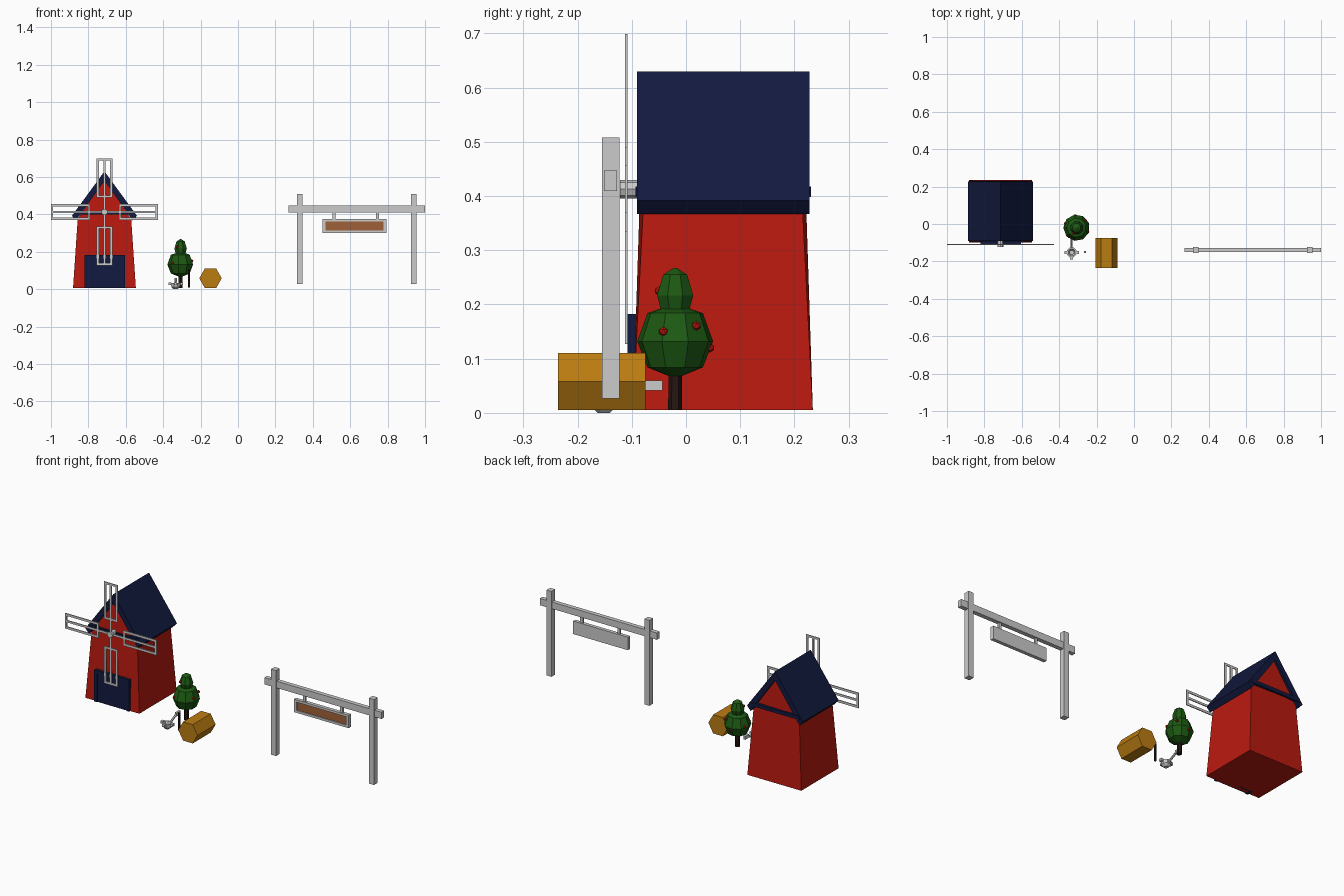
import bpy, bmesh, math
from mathutils import Vector, Matrix

if "Cube" in bpy.data.objects:
    bpy.data.objects.remove(bpy.data.objects["Cube"])


def material(name, rgb):
    m = bpy.data.materials.new(name)
    m.diffuse_color = (*rgb, 1)
    m.use_nodes = True
    m.node_tree.nodes["Principled BSDF"].inputs["Base Color"].default_value = m.diffuse_color
    return m


RED = material("red", (0.5, 0.01, 0.005))
NAVY = material("navy", (0.006, 0.01, 0.05))
GREEN = material("green", (0.012, 0.1, 0.006))
BARK = material("bark", (0.02, 0.008, 0.006))
ORANGE = material("straw", (0.5, 0.2, 0.006))
BROWN = material("brown", (0.35, 0.12, 0.04))


def finish(name, bm, mat=None):
    bmesh.ops.recalc_face_normals(bm, faces=bm.faces)
    me = bpy.data.meshes.new(name)
    bm.to_mesh(me)
    bm.free()
    ob = bpy.data.objects.new(name, me)
    bpy.context.collection.objects.link(ob)
    if mat:
        me.materials.append(mat)
    return ob


def add_box(bm, x0, x1, y0, y1, z0, z1):
    m = (Matrix.Translation(((x0 + x1) / 2, (y0 + y1) / 2, (z0 + z1) / 2))
         @ Matrix.Diagonal((x1 - x0, y1 - y0, z1 - z0, 1)))
    return bmesh.ops.create_cube(bm, size=1, matrix=m)["verts"]


def boxes(name, dims, mat=None):
    bm = bmesh.new()
    for d in dims:
        add_box(bm, *d)
    return finish(name, bm, mat)


def prism(name, outline, y0, y1, mat=None):
    """Extrude an x-z outline along y."""
    bm = bmesh.new()
    face = bm.faces.new([bm.verts.new((x, y0, z)) for x, z in outline])
    ext = bmesh.ops.extrude_face_region(bm, geom=[face])["geom"]
    bmesh.ops.translate(bm, vec=(0, y1 - y0, 0),
                        verts=[v for v in ext if isinstance(v, bmesh.types.BMVert)])
    return finish(name, bm, mat)


def lathe(name, profile, sides, centre, mat=None):
    """Low-poly turned solid from (radius, z) points."""
    bm = bmesh.new()
    rings = [[bm.verts.new((centre[0] + r * math.cos(2 * math.pi * (i + .5) / sides),
                            centre[1] + r * math.sin(2 * math.pi * (i + .5) / sides), z))
              for i in range(sides)] for r, z in profile]
    for a, b in zip(rings, rings[1:]):
        for i in range(sides):
            j = (i + 1) % sides
            bm.faces.new((a[i], a[j], b[j], b[i]))
    bm.faces.new(rings[0])
    bm.faces.new(rings[-1])
    return finish(name, bm, mat)


# Mill walls: tapered square with gable ends
MX, MY, HZ = -0.714, 0.068, 0.413
bm = bmesh.new()
rings = []
for h, d, z in ((0.168, 0.166, 0.005), (0.143, 0.147, 0.375)):
    rings.append([bm.verts.new((MX + sx * h, MY + sy * d, z))
                  for sx, sy in ((-1, -1), (1, -1), (1, 1), (-1, 1))])
lo, hi = rings
rf, rb = (bm.verts.new((MX, MY + s * 0.147, 0.59)) for s in (-1, 1))
for f in (lo, [lo[0], lo[1], hi[1], rf, hi[0]], [lo[2], lo[3], hi[3], rb, hi[2]],
          [lo[1], lo[2], hi[2], hi[1]], [lo[3], lo[0], hi[0], hi[3]],
          [hi[1], hi[2], rb, rf], [hi[3], hi[0], rf, rb]):
    bm.faces.new(f)
finish("mill_walls", bm, RED)

# Roof, gable beams and door
half = [(0.174, 0.392), (0.152, 0.367)]
roof = [(0, 0.63)] + half + [(0, 0.58)] + [(-x, z) for x, z in half[::-1]]
prism("mill_roof", [(MX + x, z) for x, z in roof], -0.090, 0.228, NAVY)
boxes("gable_beams", [(MX - 0.155, MX + 0.155, -0.093, -0.07, 0.398, 0.418),
                      (MX - 0.155, MX + 0.155, 0.206, 0.231, 0.398, 0.418)], NAVY)
boxes("mill_door", [(-0.818, -0.605, -0.103, -0.07, 0.005, 0.178),
                    (-0.82, -0.803, -0.108, -0.07, 0.005, 0.182),
                    (-0.62, -0.603, -0.108, -0.07, 0.005, 0.182),
                    (-0.82, -0.603, -0.108, -0.07, 0.165, 0.182)], NAVY)

# Sails: one lattice blade repeated four times about the hub
bm = bmesh.new()
for k in range(4):
    y0, y1 = -0.113, -0.108
    vs = []
    for d in ((-0.043, -0.030, 0.077, 0.286), (0.030, 0.043, 0.077, 0.286),
              (-0.006, 0.006, 0.0, 0.286),
              (-0.03, 0.03, 0.077, 0.089), (-0.03, 0.03, 0.274, 0.286)):
        vs += add_box(bm, d[0], d[1], y0, y1, d[2], d[3])
    bmesh.ops.transform(bm, verts=vs, matrix=Matrix.Translation((MX, 0, HZ))
                        @ Matrix.Rotation(k * math.pi / 2, 4, 'Y'))
finish("sails", bm)
prism("sail_axle", [(MX + 0.017 * math.cos(i * math.pi / 4), HZ + 0.017 * math.sin(i * math.pi / 4))
                    for i in range(8)], -0.122, -0.06)

# Tree with fruit
T = (-0.307, -0.02)
lathe("tree_trunk", [(0.013, 0.005), (0.012, 0.09)], 6, T, BARK)
lathe("tree_lower_leaves", [(0.012, 0.068), (0.052, 0.084), (0.071, 0.132),
                            (0.052, 0.184), (0.02, 0.195)], 9, T, GREEN)
lathe("tree_upper_leaves", [(0.027, 0.185), (0.036, 0.217), (0.024, 0.255),
                            (0.004, 0.267)], 8, T, GREEN)
bm = bmesh.new()
for ang, r, z in ((-130, 0.062, 0.139), (40, 0.061, 0.161), (-20, 0.064, 0.15),
                  (160, 0.064, 0.14), (-120, 0.034, 0.225), (95, 0.064, 0.12)):
    a = math.radians(ang)
    bmesh.ops.create_icosphere(bm, subdivisions=1, radius=0.009, matrix=Matrix.Translation(
        (T[0] + r * math.cos(a), T[1] + r * math.sin(a), z)))
finish("tree_fruit", bm, RED)

# Hexagonal straw bale
prism("straw_bale", [(-0.147 + 0.06 * math.cos(i * math.pi / 3),
                      0.058 + 0.061 * math.sin(i * math.pi / 3)) for i in range(6)],
      -0.236, -0.075, ORANGE)

# Small scoop with lugs and a rising handle, plus a thin stake
S = (-0.333, -0.152)
lathe("scoop_bowl", [(0.012, 0.0), (0.025, 0.012), (0.028, 0.032), (0.020, 0.032),
                     (0.012, 0.014)], 8, S)
boxes("scoop_lugs", [(S[0] - 0.038, S[0] - 0.022, S[1] - 0.008, S[1] + 0.008, 0.022, 0.036),
                     (S[0] + 0.022, S[0] + 0.038, S[1] - 0.008, S[1] + 0.008, 0.022, 0.036),
                     (S[0] - 0.008, S[0] + 0.008, S[1] - 0.038, S[1] - 0.022, 0.022, 0.036)])
bm = bmesh.new()
a, b = Vector((S[0], S[1] + 0.022, 0.022)), Vector((S[0], -0.072, 0.05))
d = b - a
bmesh.ops.create_cone(bm, cap_ends=True, segments=6, radius1=0.006, radius2=0.006, depth=d.length,
                      matrix=Matrix.Translation((a + b) / 2)
                      @ d.to_track_quat('Z', 'Y').to_matrix().to_4x4())
add_box(bm, S[0] - 0.006, S[0] + 0.006, -0.078, -0.043, 0.041, 0.060)
finish("scoop_handle", bm)
lathe("stake", [(0.006, 0.008), (0.006, 0.105)], 6, (-0.262, -0.15), BARK)

# Gateway with hanging sign board
boxes("gate_posts", [(x - 0.0155, x + 0.0155, -0.155, -0.123, 0.027, 0.508) for x in (0.33, 0.94)])
boxes("gate_beam", [(0.27, 1.0, -0.151, -0.127, 0.409, 0.447)])
boxes("sign_hangers", [(x - 0.008, x + 0.008, -0.144, -0.134, 0.37, 0.412) for x in (0.513, 0.745)])
boxes("sign_frame", [(0.452, 0.793, -0.140, -0.129, 0.301, 0.374),
                     (0.452, 0.468, -0.149, -0.13, 0.301, 0.374),
                     (0.777, 0.793, -0.149, -0.13, 0.301, 0.374),
                     (0.452, 0.793, -0.149, -0.13, 0.301, 0.314),
                     (0.452, 0.793, -0.149, -0.13, 0.361, 0.374)])
boxes("sign_panel", [(0.466, 0.779, -0.143, -0.135, 0.312, 0.363)], BROWN)
